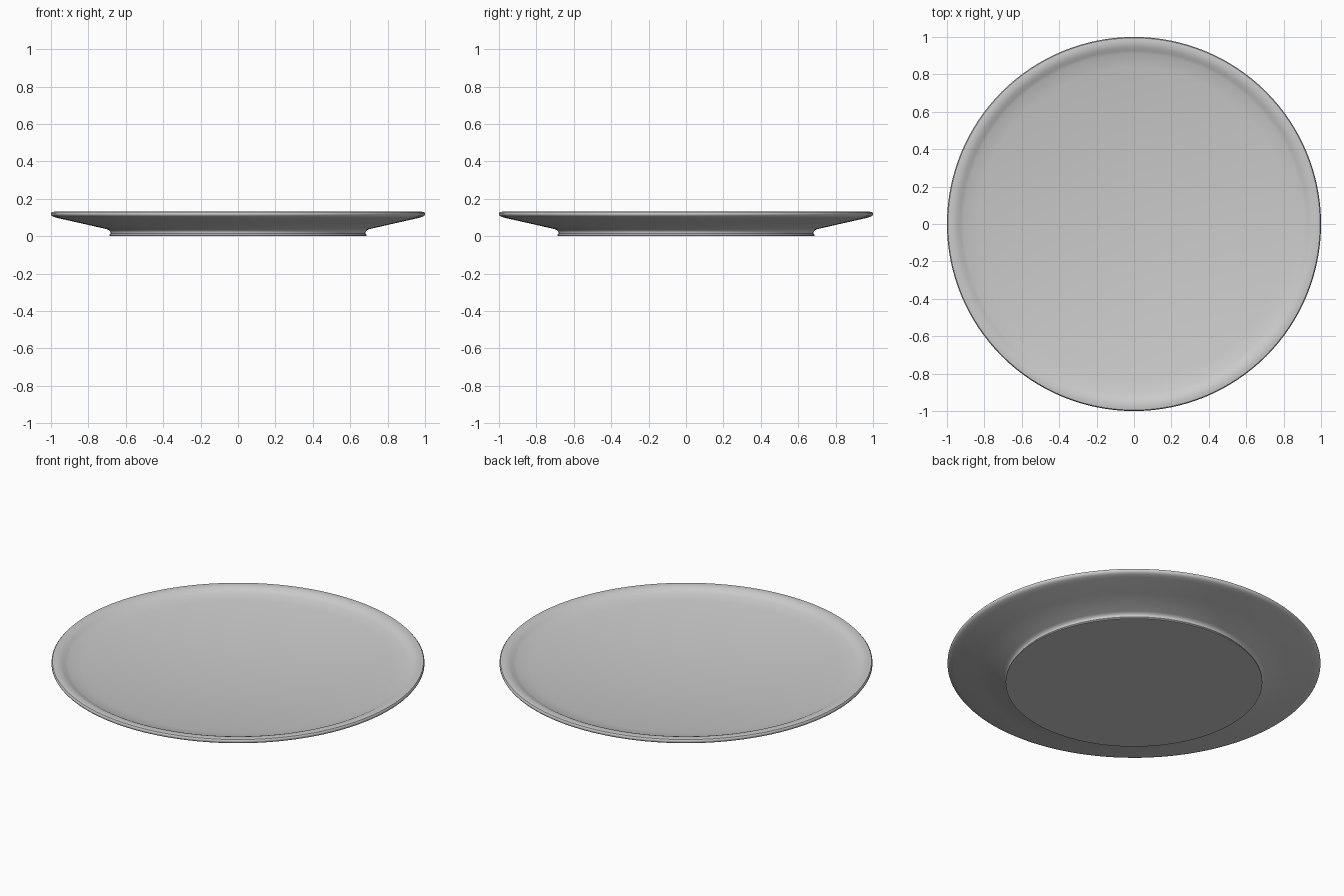
import bpy, bmesh, math

if "Cube" in bpy.data.objects:
    bpy.data.objects.remove(bpy.data.objects["Cube"])

SEGMENTS = 128


def lathe(name, profile):
    """Revolve (radius, height) points about z; a zero radius becomes a pole."""
    bm = bmesh.new()
    rings = []
    for r, z in profile:
        if r == 0:
            rings.append([bm.verts.new((0, 0, z))] * SEGMENTS)
        else:
            rings.append([bm.verts.new((r * math.cos(a), r * math.sin(a), z))
                          for a in (2 * math.pi * i / SEGMENTS for i in range(SEGMENTS))])
    for low, high in zip(rings, rings[1:]):
        for i in range(SEGMENTS):
            j = (i + 1) % SEGMENTS
            corners = list(dict.fromkeys((low[i], low[j], high[j], high[i])))
            bm.faces.new(corners)
    bmesh.ops.recalc_face_normals(bm, faces=bm.faces)
    mesh = bpy.data.meshes.new(name)
    bm.to_mesh(mesh)
    bm.free()
    obj = bpy.data.objects.new(name, mesh)
    bpy.context.collection.objects.link(obj)
    bpy.context.view_layer.objects.active = obj
    obj.select_set(True)
    bpy.ops.object.shade_smooth_by_angle(angle=math.radians(40))
    return obj


# Flat base, slightly waisted foot and sloping underside
base = [(0, 0), (0.688, 0), (0.688, 0.006), (0.682, 0.013), (0.682, 0.022),
        (0.687, 0.030), (0.70, 0.037), (0.84, 0.069), (0.96, 0.096)]

# Rounded lip with a step down on its inner side
lip = [(0.983, 0.102), (0.995, 0.108), (1.0, 0.115), (1.0, 0.123),
       (0.995, 0.129), (0.98, 0.131), (0.962, 0.130), (0.945, 0.125),
       (0.928, 0.116)]

# Shallow dished top
dish = [(0.91 * t / 12, 0.04 + 0.068 * (t / 12) ** 2) for t in range(12, -1, -1)]

plate = lathe("plate", base + lip + dish)
